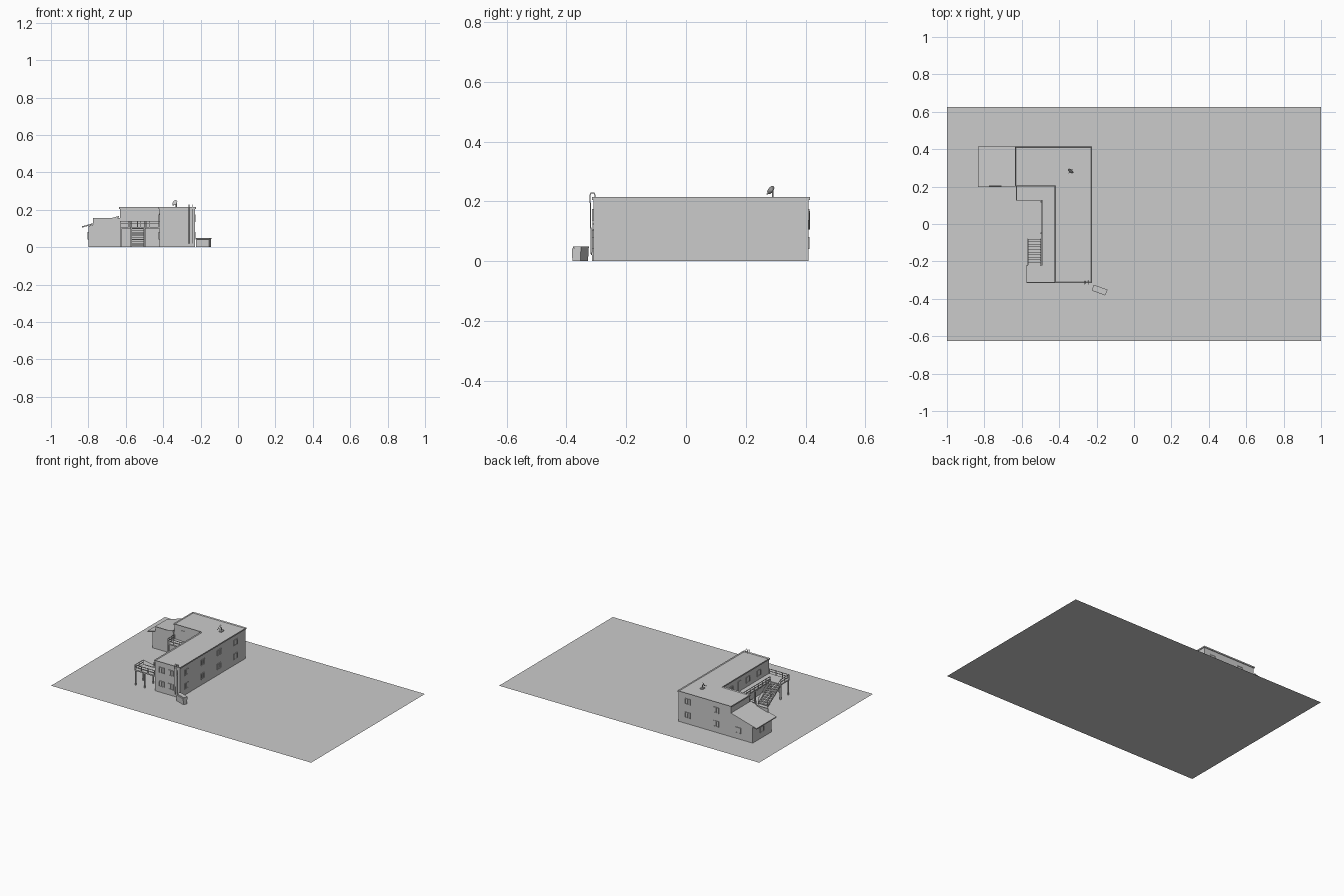
import bpy, bmesh, math
from mathutils import Vector

if "Cube" in bpy.data.objects:
    bpy.data.objects.remove(bpy.data.objects["Cube"])


def make(name, bm):
    bmesh.ops.recalc_face_normals(bm, faces=bm.faces)
    me = bpy.data.meshes.new(name)
    bm.to_mesh(me)
    bm.free()
    ob = bpy.data.objects.new(name, me)
    bpy.context.collection.objects.link(ob)
    return ob


def add_box(bm, x0, x1, y0, y1, z0, z1):
    r = bmesh.ops.create_cube(bm, size=1)
    for v in r["verts"]:
        v.co = Vector(((x0 + x1) / 2 + v.co.x * (x1 - x0),
                       (y0 + y1) / 2 + v.co.y * (y1 - y0),
                       (z0 + z1) / 2 + v.co.z * (z1 - z0)))


def boxes(name, items):
    bm = bmesh.new()
    for it in items:
        add_box(bm, *it)
    return make(name, bm)


def prism(name, pts, axis, a, b, rim=0):
    """Extrude a 2D outline along z or y; rim sinks the top inside a border."""
    def place(p, t):
        return (p[0], p[1], t) if axis == "z" else (p[0], t, p[1])
    bm = bmesh.new()
    lo = [bm.verts.new(place(p, a)) for p in pts]
    hi = [bm.verts.new(place(p, b)) for p in pts]
    bm.faces.new(lo)
    top = bm.faces.new(hi)
    n = len(pts)
    for i in range(n):
        bm.faces.new((lo[i], lo[(i + 1) % n], hi[(i + 1) % n], hi[i]))
    bmesh.ops.recalc_face_normals(bm, faces=bm.faces)
    if rim:
        bmesh.ops.inset_region(bm, faces=[top], thickness=rim)
        for v in top.verts:
            v.co.z -= 0.006
    return make(name, bm)


def tube(name, pts, r):
    cu = bpy.data.curves.new(name, "CURVE")
    cu.dimensions = "3D"
    cu.bevel_depth = r
    cu.bevel_resolution = 1
    cu.use_fill_caps = True
    sp = cu.splines.new("POLY")
    sp.points.add(len(pts) - 1)
    for q, p in zip(sp.points, pts):
        q.co = (*p, 1)
    ob = bpy.data.objects.new(name, cu)
    bpy.context.collection.objects.link(ob)
    return ob


# ground plane
bm = bmesh.new()
bm.faces.new([bm.verts.new(p) for p in
              ((-1, -.625, 0), (1, -.625, 0), (1, .625, 0), (-1, .625, 0))])
make("ground", bm)


# L-shaped main block and rimmed roof
def ell(o):
    return [(-.632 - o, .205 - o), (-.42 - o, .205 - o), (-.42 - o, -.31 - o),
            (-.23 + o, -.31 - o), (-.23 + o, .41 + o), (-.632 - o, .41 + o)]


prism("main_walls", ell(0), "z", 0, .205)
prism("main_roof", ell(.005), "z", .205, .214, rim=.007)

# low annex with shed roof
prism("annex_walls", [(-.8, 0), (-.632, 0), (-.632, .157), (-.8, .112)], "y", .205, .41)
prism("annex_roof", [(-.833, .105), (-.636, .160), (-.636, .167), (-.833, .112)],
      "y", .197, .415)
boxes("annex_parapet", [(-.775, -.637, .2, .207, .1, .155)])

# raised walkway with supporting posts
prism("walkway_deck", [(-.63, .205), (-.63, .125), (-.49, .125), (-.49, -.22),
                       (-.575, -.22), (-.575, -.315), (-.42, -.315), (-.42, .205)],
      "z", .1, .108)
posts = [(-.57, -.31), (-.5, -.31), (-.57, -.225), (-.495, -.225),
         (-.495, -.05), (-.495, .12), (-.625, .13)]
boxes("walkway_posts", [(x - .004, x + .004, y - .004, y + .004, 0, .1) for x, y in posts])


# railing: top rail, mid rail and balusters along each deck edge
def railing(name, a, b):
    a, b = Vector(a), Vector(b)
    n = max(2, round((b - a).length / .045))
    bm = bmesh.new()
    for i in range(n + 1):
        p = a.lerp(b, i / n)
        add_box(bm, p.x - .0015, p.x + .0015, p.y - .0015, p.y + .0015, .108, .14)
    for z in (.123, .138):
        add_box(bm, min(a.x, b.x) - .002, max(a.x, b.x) + .002,
                min(a.y, b.y) - .002, max(a.y, b.y) + .002, z, z + .003)
    make(name, bm)


railing("railing_front", (-.573, -.312), (-.424, -.312))
railing("railing_left", (-.573, -.312), (-.573, -.222))
railing("railing_long", (-.492, -.22), (-.492, .127))
railing("railing_back", (-.628, .127), (-.492, .127))
railing("railing_end", (-.628, .127), (-.628, .2))

# stairs from the deck down towards the back
N = 10
boxes("stair_treads", [(-.568, -.5, -.22 + .014 * i, -.205 + .014 * i,
                        .098 - .0098 * i, .102 - .0098 * i) for i in range(N)])
for nm, x in (("left", -.573), ("right", -.5)):
    ob = prism("stringer_" + nm, [(0, 0), (.004, 0), (.004, 1), (0, 1)], "z", 0, 1)
    for v in ob.data.vertices:
        t, up = v.co.y, v.co.z
        v.co = (x + v.co.x, -.22 + .14 * t, .092 * (1 - t) + .012 * up)
    tube("handrail_" + nm, [(x + .002, -.22, .138), (x + .002, -.08, .04),
                            (x + .002, -.08, 0)], .0018)


# framed windows: four frame bars and a pane on a wall
def window(bm, side, at, u, z, w=.04, h=.04):
    t, d = .004, .004
    parts = [(u - w / 2, u + w / 2, z - h / 2, z - h / 2 + t, d),
             (u - w / 2, u + w / 2, z + h / 2 - t, z + h / 2, d),
             (u - w / 2, u - w / 2 + t, z - h / 2, z + h / 2, d),
             (u + w / 2 - t, u + w / 2, z - h / 2, z + h / 2, d),
             (u - t / 2, u + t / 2, z - h / 2, z + h / 2, d),
             (u - w / 2, u + w / 2, z - h / 2, z + h / 2, .001)]
    for a, b, z0, z1, e in parts:
        s = 1 if side[0] == "+" else -1
        lo, hi = sorted((at - s * .001, at + s * e))
        if side[1] == "x":
            add_box(bm, lo, hi, a, b, z0, z1)
        else:
            add_box(bm, a, b, lo, hi, z0, z1)


rows = (.06, .155)
walls = {
    "right": ("+x", -.23, [(y, z) for y in (-.24, -.06, .12, .3) for z in rows]),
    "front": ("-y", -.31, [(x, z) for x in (-.37, -.3) for z in rows]),
    "back": ("+y", .41, [(x, z) for x in (-.3, -.52) for z in rows] + [(-.69, .06)]),
    "court": ("-x", -.42, [(y, z) for y in (-.2, -.08, .1) for z in rows]),
    "annex": ("-x", -.8, [(.31, .06)]),
}
for nm, (side, at, spots) in walls.items():
    bm = bmesh.new()
    for u, z in spots:
        window(bm, side, at, u, z)
    make("windows_" + nm, bm)
boxes("doors", [(-.423, -.419, 0, .03, .108, .18), (-.58, -.55, .202, .206, .108, .18),
                (-.55, -.5, .202, .206, 0, .075)])

# service pipes on the front wall, bent over the roof edge
for i, x in enumerate((-.262, -.245)):
    tube(f"service_pipe_{i}", [(x, -.317, .02), (x, -.321, .222), (x, -.318, .228),
                               (x, -.308, .228), (x, -.305, .222), (x, -.305, .206)], .002)

# waste container with sloped lid, turned slightly
bin_ob = prism("waste_container", [(-.0375, -.016), (.0375, -.016), (.0375, .016),
                                   (-.0375, .016)], "z", 0, .047)
for v in bin_ob.data.vertices:
    if v.co.z > .01 and v.co.y < 0:
        v.co.z = .041
    elif v.co.z < .01:
        v.co.y *= .9
lid = boxes("container_lid", [(-.039, .039, -.012, .017, .044, .049)])
for ob in (bin_ob, lid):
    ob.location = (-.184, -.354, 0)
    ob.rotation_euler.z = math.radians(-20)

# roof dish on a short mast
tube("dish_mast", [(-.33, .29, .206), (-.33, .29, .235)], .003)
boxes("dish_base", [(-.34, -.32, .275, .305, .207, .214)])
bm = bmesh.new()
bmesh.ops.create_cone(bm, segments=16, radius1=.004, radius2=.016, depth=.007,
                      cap_ends=True)
dish = make("roof_dish", bm)
dish.location = (-.336, .286, .236)
dish.rotation_euler = (math.radians(60), 0, math.radians(-40))
tube("dish_arm", [(-.338, .284, .228), (-.35, .27, .224)], .0015)
